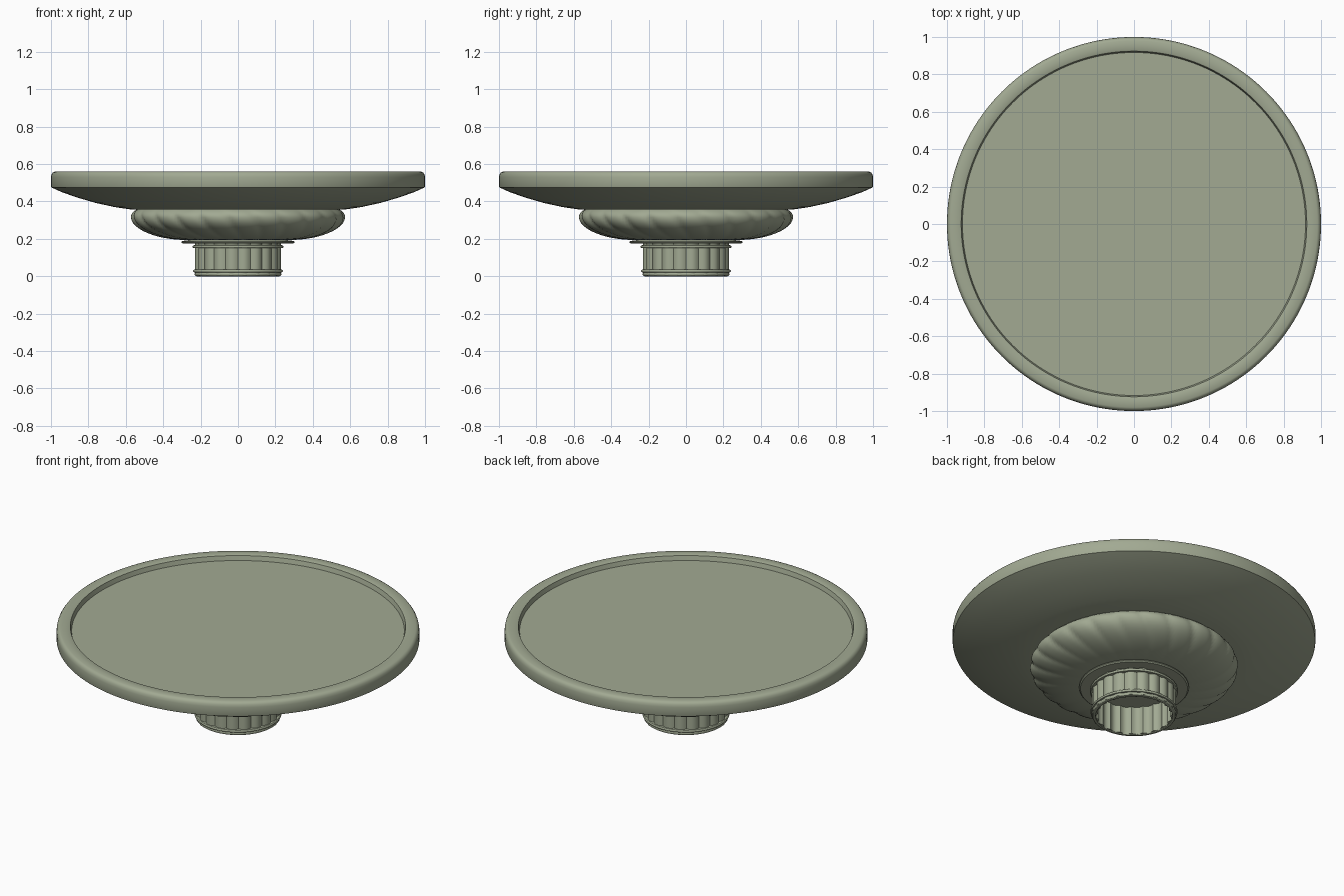
import bpy, bmesh, math

if "Cube" in bpy.data.objects:
    bpy.data.objects.remove(bpy.data.objects["Cube"])

sage = bpy.data.materials.new("sage green")
sage.diffuse_color = (0.36, 0.40, 0.29, 1)
sage.use_nodes = True
sage.node_tree.nodes["Principled BSDF"].inputs["Base Color"].default_value = sage.diffuse_color


def lathe(name, profile, n=128, radius=None, closed=False, angle=30):
    """Revolve (r, z) points; radius(r, z, a, t) may modulate the surface."""
    bm = bmesh.new()
    rows = []
    for i, (r, z) in enumerate(profile):
        t = i / (len(profile) - 1)
        if r < 1e-6:
            rows.append([bm.verts.new((0, 0, z))])
            continue
        row = []
        for k in range(n):
            a = 2 * math.pi * k / n
            rr = radius(r, z, a, t) if radius else r
            row.append(bm.verts.new((rr * math.cos(a), rr * math.sin(a), z)))
        rows.append(row)
    pairs = list(zip(rows, rows[1:]))
    if closed:
        pairs.append((rows[-1], rows[0]))
    for p, q in pairs:
        for k in range(n):
            j = (k + 1) % n
            if len(p) == 1:
                bm.faces.new((p[0], q[j], q[k]))
            elif len(q) == 1:
                bm.faces.new((p[k], p[j], q[0]))
            else:
                bm.faces.new((p[k], p[j], q[j], q[k]))
    bmesh.ops.recalc_face_normals(bm, faces=bm.faces)
    me = bpy.data.meshes.new(name)
    bm.to_mesh(me)
    bm.free()
    me.materials.append(sage)
    ob = bpy.data.objects.new(name, me)
    bpy.context.collection.objects.link(ob)
    bpy.ops.object.select_all(action='DESELECT')
    ob.select_set(True)
    bpy.context.view_layer.objects.active = ob
    bpy.ops.object.shade_smooth_by_angle(angle=math.radians(angle))
    return ob


# Shallow plate with raised rim
lathe("plate", [
    (0, 0.357), (0.57, 0.357), (0.66, 0.37), (0.76, 0.392), (0.86, 0.421),
    (0.94, 0.449), (0.998, 0.475), (1.0, 0.48), (1.0, 0.53), (0.997, 0.545),
    (0.99, 0.555), (0.98, 0.56), (0.93, 0.56), (0.924, 0.557),
    (0.917, 0.53), (0, 0.53)], n=160)


# Swirled lobed bowl under the plate
def lobes(r, z, a, t):
    strength = 0.03 * math.sin(math.pi * min(1, 0.12 + 0.88 * t)) ** 0.8
    groove = 1 - abs(math.cos(12 * (a + 0.3 * t)))
    return r * (1 - strength * groove ** 1.5)


steps = 16
bowl = []
for i in range(steps + 1):
    u = math.radians(-90 + 118 * i / steps)
    bowl.append((0.25 + 0.323 * max(0, math.cos(u)) ** 0.95, 0.318 + (0.125 if u < 0 else 0.09) * math.sin(u)))
lathe("lobed_bowl", [(0, 0.193)] + bowl, n=240, radius=lobes, angle=40)

# Thin collar disc under the bowl
lathe("collar", [(0, 0.174), (0.295, 0.174), (0.302, 0.18), (0.302, 0.186),
                 (0.295, 0.189), (0.25, 0.195), (0.24, 0.2), (0, 0.2)])


# Hollow fluted column, flutes on both sides of a thin wall
def flutes(r, z, a, t):
    return r - 0.012 * (1 - abs(math.sin(10 * a)))


lathe("fluted_column", [(0.232, 0.005), (0.232, 0.178), (0.212, 0.178), (0.212, 0.005)],
      n=240, radius=flutes, closed=True, angle=25)


# Rounded mouldings at the top and foot of the column
def moulding(name, outer, z, h):
    pts = [(0.212, z)]
    for i in range(7):
        u = math.radians(-90 + 30 * i)
        pts.append((outer - h + h * math.cos(u), z + h + h * math.sin(u)))
    lathe(name, pts + [(0.212, z + 2 * h)], n=96, closed=True)


moulding("upper_ring", 0.243, 0.15, 0.008)
moulding("lower_ring", 0.240, 0.020, 0.008)
moulding("foot_ring", 0.232, 0.0, 0.011)
